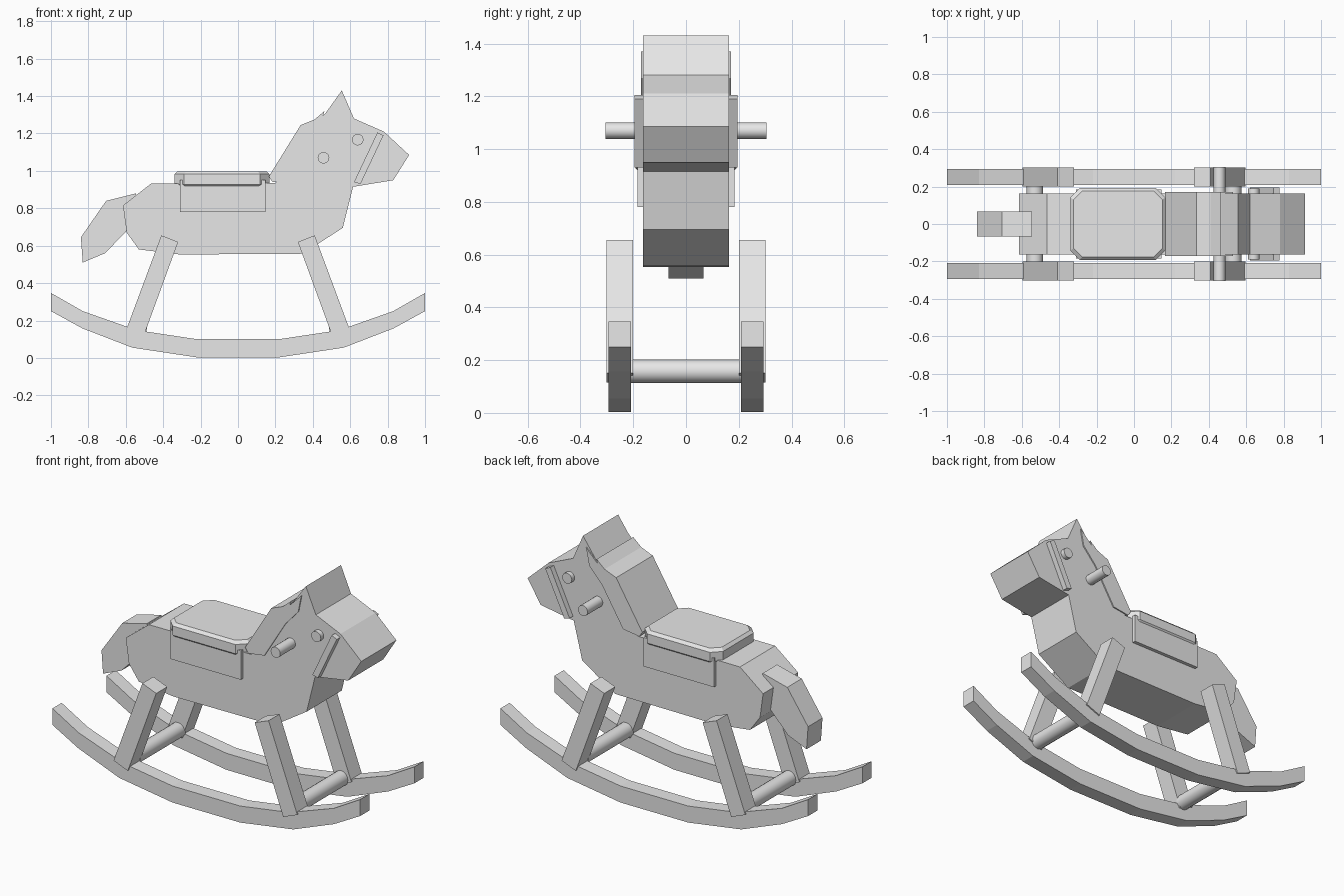
import bpy, bmesh, math
from mathutils import Matrix

cube = bpy.data.objects.get("Cube")
if cube:
    bpy.data.objects.remove(cube, do_unlink=True)

grey = bpy.data.materials.new("plain grey")
grey.use_nodes = True
grey.diffuse_color = (0.8, 0.8, 0.8, 1)
grey.node_tree.nodes["Principled BSDF"].inputs["Base Color"].default_value = (0.8, 0.8, 0.8, 1)


def finish(name, bm):
    bmesh.ops.recalc_face_normals(bm, faces=bm.faces)
    mesh = bpy.data.meshes.new(name)
    bm.to_mesh(mesh)
    bm.free()
    mesh.materials.append(grey)
    obj = bpy.data.objects.new(name, mesh)
    bpy.context.collection.objects.link(obj)
    return obj


def slab(name, profile, y0, y1):
    """Extrude a side profile of (x, z) points from y0 to y1."""
    bm = bmesh.new()
    face = bm.faces.new([bm.verts.new((x, y0, z)) for x, z in profile])
    new = bmesh.ops.extrude_face_region(bm, geom=[face])["geom"]
    verts = [v for v in new if isinstance(v, bmesh.types.BMVert)]
    bmesh.ops.translate(bm, verts=verts, vec=(0, y1 - y0, 0))
    return finish(name, bm)


def rod(name, x, z, radius, half, sides):
    """Cylinder lying across the model."""
    bm = bmesh.new()
    bmesh.ops.create_cone(bm, cap_ends=True, segments=sides, radius1=radius,
                          radius2=radius, depth=2 * half,
                          matrix=Matrix.Translation((x, 0, z)) @ Matrix.Rotation(math.pi / 2, 4, 'X'))
    obj = finish(name, bm)
    for p in obj.data.polygons:
        p.use_smooth = len(p.vertices) == 4 and sides > 12
    return obj


# Body with neck, head and ears
slab("body", [(-0.465, 0.932), (-0.615, 0.815), (-0.595, 0.67), (-0.53, 0.58),
              (-0.31, 0.553), (0.345, 0.557), (0.56, 0.695), (0.615, 0.915),
              (0.83, 0.95), (0.915, 1.085), (0.78, 1.21), (0.62, 1.28),
              (0.555, 1.43), (0.455, 1.29), (0.36, 1.22), (0.2, 0.935)], -0.163, 0.163)

# Mane wrapped over the back of the neck
slab("mane", [(0.185, 0.94), (0.165, 0.97), (0.335, 1.245), (0.41, 1.275),
              (0.462, 1.32), (0.455, 1.295), (0.53, 1.37), (0.51, 1.27),
              (0.425, 1.175), (0.29, 0.955)], -0.17, 0.17)

# Tail
slab("tail", [(-0.545, 0.88), (-0.705, 0.84), (-0.84, 0.645), (-0.83, 0.51),
              (-0.71, 0.56), (-0.595, 0.68), (-0.54, 0.76)], -0.067, 0.067)

# Saddle blanket and bridle
slab("saddle_blanket", [(-0.31, 0.78), (0.147, 0.78), (0.147, 0.95), (-0.31, 0.95)], -0.184, 0.184)
slab("bridle", [(0.745, 1.205), (0.778, 1.19), (0.655, 0.93), (0.62, 0.94)], -0.195, 0.195)

# Seat cushion: clipped corners and a chamfered rim
bm = bmesh.new()
x0, x1, w, c = -0.34, 0.168, 0.192, 0.05
outline = [(x0 + c, -w), (x1 - c, -w), (x1, c - w), (x1, w - c),
           (x1 - c, w), (x0 + c, w), (x0, w - c), (x0, c - w)]
mid_x = (x0 + x1) / 2
rings = []
for z, inset in ((0.915, 0.012), (0.928, 0), (0.982, 0), (0.998, 0.016)):
    sx, sy = 1 - inset / (x1 - mid_x), 1 - inset / w
    rings.append([bm.verts.new((mid_x + (x - mid_x) * sx, y * sy, z)) for x, y in outline])
for low, high in zip(rings, rings[1:]):
    for i in range(8):
        j = (i + 1) % 8
        bm.faces.new((low[i], low[j], high[j], high[i]))
bm.faces.new(rings[0])
bm.faces.new(rings[-1])
finish("seat", bm)

# Hand grip and eyes
rod("hand_grip", 0.457, 1.07, 0.031, 0.305, 16)
rod("eyes", 0.64, 1.167, 0.031, 0.19, 16)

# Runners, one on each side
lower = [(-1, 0.25), (-0.83, 0.157), (-0.565, 0.055), (-0.22, 0.003)]
upper = [(-1, 0.347), (-0.83, 0.25), (-0.54, 0.148), (-0.22, 0.1)]


def mirrored(half):
    return half + [(-x, z) for x, z in reversed(half)]


arc = mirrored(lower) + mirrored(upper)[::-1]
leg = [(0.41, 0.655), (0.32, 0.62), (0.505, 0.115), (0.597, 0.152)]
for side, s in (("left", 1), ("right", -1)):
    slab(side + "_runner", arc, s * 0.208, s * 0.294)
    for end, d in (("front", 1), ("back", -1)):
        slab(f"{end}_{side}_leg", [(d * x, z) for x, z in leg], s * 0.2, s * 0.302)

# Crossbars between the legs
for end, d in (("front", 1), ("back", -1)):
    rod(end + "_crossbar", d * 0.53, 0.158, 0.044, 0.21, 16)
